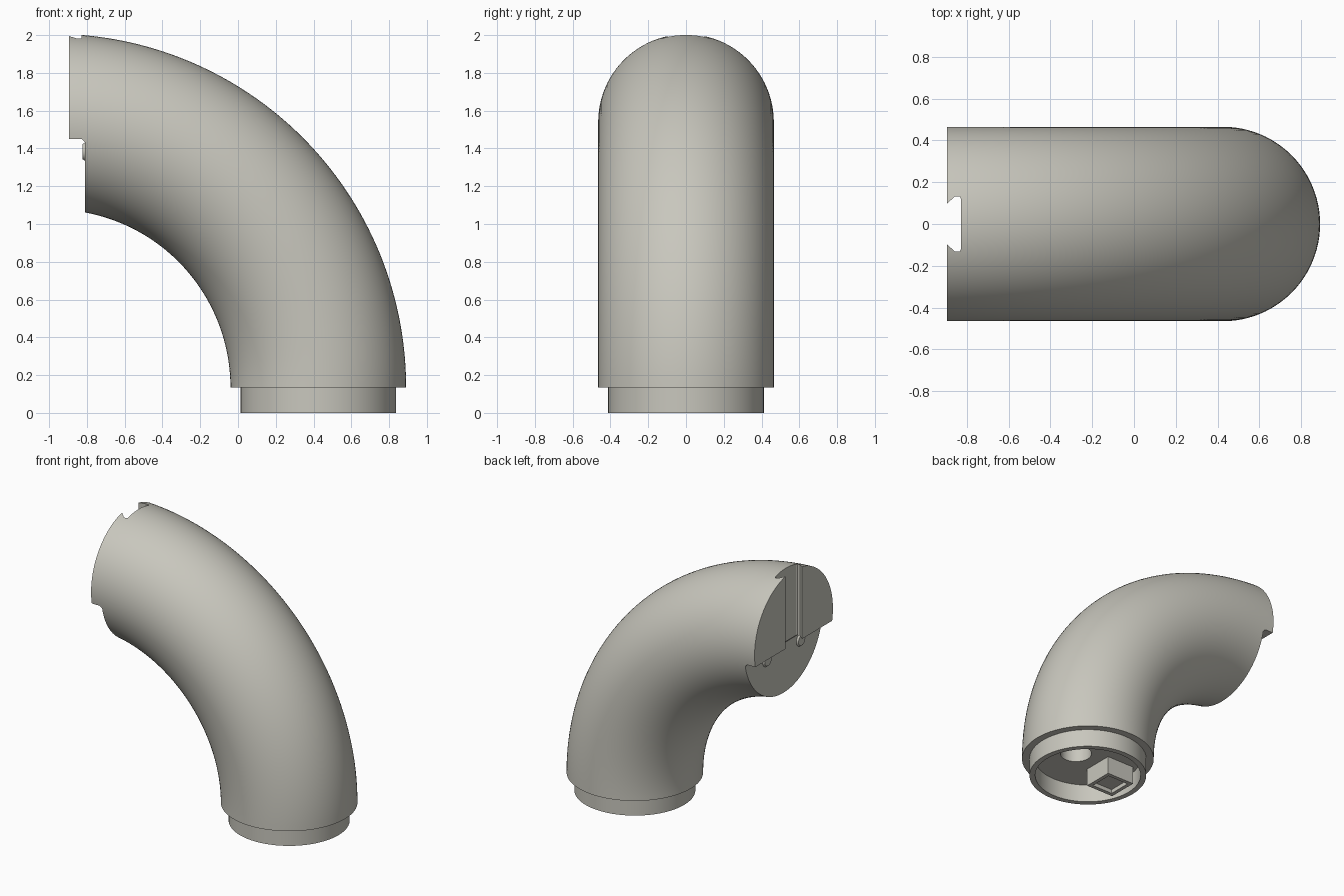
import bpy, bmesh, math
from mathutils import Matrix, Vector

if "Cube" in bpy.data.objects:
    bpy.data.objects.remove(bpy.data.objects["Cube"])

BEND = Vector((-0.982, 0, 0.135))   # centre of the elbow arc
AXIS_X = 0.425                      # centre of the lower opening
PIPE_R = 0.465

grey = bpy.data.materials.new("warm_grey")
grey.diffuse_color = (0.58, 0.57, 0.51, 1)
grey.use_nodes = True
grey.node_tree.nodes["Principled BSDF"].inputs["Base Color"].default_value = grey.diffuse_color


def finish(name, bm):
    bmesh.ops.recalc_face_normals(bm, faces=bm.faces[:])
    me = bpy.data.meshes.new(name)
    bm.to_mesh(me)
    bm.free()
    ob = bpy.data.objects.new(name, me)
    bpy.context.collection.objects.link(ob)
    me.materials.append(grey)
    return ob


def prism(name, pts, direction):
    """Extrude a closed outline along a direction."""
    bm = bmesh.new()
    face = bm.faces.new([bm.verts.new(p) for p in pts])
    ext = bmesh.ops.extrude_face_region(bm, geom=[face])["geom"]
    verts = [g for g in ext if isinstance(g, bmesh.types.BMVert)]
    bmesh.ops.translate(bm, verts=verts, vec=direction)
    return finish(name, bm)


def cylinder(name, r1, r2, depth, matrix, n=48):
    bm = bmesh.new()
    bmesh.ops.create_cone(bm, cap_ends=True, segments=n, radius1=r1,
                          radius2=r2, depth=depth, matrix=matrix)
    return finish(name, bm)


def activate(ob):
    bpy.ops.object.select_all(action='DESELECT')
    ob.select_set(True)
    bpy.context.view_layer.objects.active = ob


def cut(ob, cutter):
    activate(ob)
    m = ob.modifiers.new("cut", 'BOOLEAN')
    m.operation, m.solver, m.object = 'DIFFERENCE', 'EXACT', cutter
    bpy.ops.object.modifier_apply(modifier=m.name)
    bpy.data.objects.remove(cutter)


def smooth(ob):
    activate(ob)
    bpy.ops.object.shade_smooth_by_angle(angle=math.radians(30))


# Elbow body: a disc swept through a quarter turn
bm = bmesh.new()
bmesh.ops.create_circle(bm, segments=96, radius=PIPE_R,
                        matrix=Matrix.Translation((AXIS_X, 0, BEND.z)))
bmesh.ops.spin(bm, geom=bm.verts[:] + bm.edges[:], cent=BEND, axis=(0, -1, 0),
               angle=math.pi / 2, steps=64)
bmesh.ops.holes_fill(bm, edges=[e for e in bm.edges if e.is_boundary], sides=0)
elbow = finish("elbow_body", bm)

# Stepped mating face with a small chamfer under the ledge
step = [(-1.3, 2.3), (-0.895, 2.3), (-0.895, 1.45), (-0.828, 1.45),
        (-0.81, 1.432), (-0.81, 0.8), (-1.3, 0.8)]
cut(elbow, prism("step_cutter", [(x, -0.7, z) for x, z in step], (0, 1.4, 0)))

# Vertical dovetail groove in the upper mating face
half = [(-0.95, 0.047), (-0.895, 0.097), (-0.856, 0.132), (-0.834, 0.132),
        (-0.828, 0.122)]
groove = half + [(x, -y) for x, y in reversed(half)]
cut(elbow, prism("groove_cutter", [(x, y, 1.40) for x, y in groove], (0, 0, 0.8)))

# Round hole in the lower face
cut(elbow, cylinder("hole_cutter", 0.11, 0.11, 0.4,
                    Matrix.Translation((0.535, 0, 0.135))))
smooth(elbow)

# Collar ring below the elbow
bm = bmesh.new()
ring = [bm.verts.new((AXIS_X + r, 0, z)) for r, z in
        [(0.372, 0), (0.412, 0), (0.412, 0.136), (0.372, 0.136)]]
edges = [bm.edges.new((ring[i], ring[(i + 1) % 4])) for i in range(4)]
bmesh.ops.spin(bm, geom=ring + edges, cent=(AXIS_X, 0, 0), axis=(0, 0, 1),
               angle=2 * math.pi, steps=96)
bmesh.ops.remove_doubles(bm, verts=bm.verts[:], dist=0.0005)
smooth(finish("collar", bm))

# Square post inside the collar, with a square recess in its end
bm = bmesh.new()
bmesh.ops.create_cube(bm, size=1, matrix=Matrix.Translation((0.22, 0, 0.0725))
                      @ Matrix.Diagonal((0.23, 0.23, 0.145, 1)))
end = min(bm.faces, key=lambda f: f.calc_center_median().z)
bmesh.ops.inset_region(bm, faces=[end], thickness=0.04)
ext = bmesh.ops.extrude_face_region(bm, geom=[end])["geom"]
bmesh.ops.translate(bm, verts=[g for g in ext if isinstance(g, bmesh.types.BMVert)],
                    vec=(0, 0, 0.03))
if end.is_valid:
    bmesh.ops.delete(bm, geom=[end], context='FACES_ONLY')
finish("square_post", bm)

# Small locating nubs on the lower mating face
for side, y in (("left", 0.2), ("right", -0.2)):
    smooth(cylinder("nub_" + side, 0.056, 0.04, 0.024,
                    Matrix.Translation((-0.811, y, 1.383))
                    @ Matrix.Rotation(-math.pi / 2, 4, 'Y'), 32))
